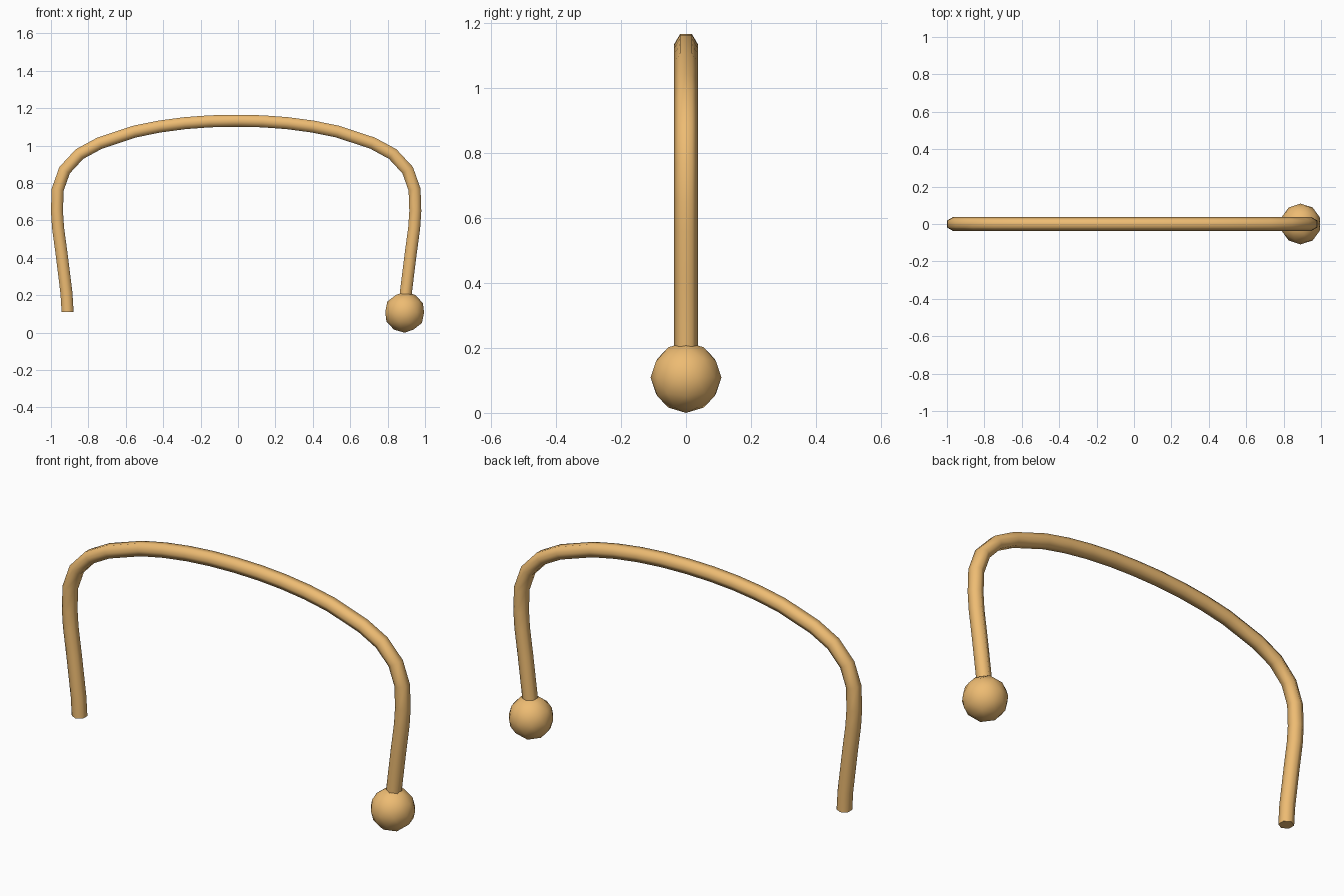
import bpy, bmesh, math
from mathutils import Vector

if "Cube" in bpy.data.objects:
    bpy.data.objects.remove(bpy.data.objects["Cube"])

mat = bpy.data.materials.new("warm_orange")
mat.diffuse_color = (0.85, 0.5, 0.17, 1)
mat.use_nodes = True
mat.node_tree.nodes["Principled BSDF"].inputs["Base Color"].default_value = mat.diffuse_color

MID = -0.01      # symmetry line of the band
RADIUS = 0.037   # hexagonal tube radius
SIDES = 6

# Half of the band's centre line: distance from the middle, height
half = [(0.901, 0.11), (0.907, 0.21), (0.933, 0.42), (0.952, 0.56),
        (0.958, 0.65), (0.954, 0.765), (0.917, 0.869), (0.837, 0.955),
        (0.73, 1.013), (0.543, 1.075), (0.41, 1.102), (0.275, 1.12),
        (0.14, 1.13)]
path = [Vector((MID - d, 0, z)) for d, z in half]
path += [Vector((MID, 0, 1.133))]
path += [Vector((MID + d, 0, z)) for d, z in reversed(half)]

# Head band: hexagon swept along the path, corners facing front and back
bm = bmesh.new()
rings = []
for i, p in enumerate(path):
    if i in (0, len(path) - 1):
        side, stretch = Vector((-1 if i == 0 else 1, 0, 0)), 1
    else:
        a = (p - path[i - 1]).normalized()
        b = (path[i + 1] - p).normalized()
        t = (a + b).normalized()
        side, stretch = Vector((-t.z, 0, t.x)), 1 / t.dot(a)
    ring = []
    for k in range(SIDES):
        ang = math.tau * k / SIDES
        offset = side * math.sin(ang) * stretch + Vector((0, math.cos(ang), 0))
        ring.append(bm.verts.new(p + offset * RADIUS))
    rings.append(ring)
for r0, r1 in zip(rings, rings[1:]):
    for k in range(SIDES):
        n = (k + 1) % SIDES
        bm.faces.new((r0[k], r0[n], r1[n], r1[k]))
bm.faces.new(rings[0])
bm.faces.new(rings[-1])
bmesh.ops.recalc_face_normals(bm, faces=bm.faces)
mesh = bpy.data.meshes.new("band")
bm.to_mesh(mesh)
bm.free()
band = bpy.data.objects.new("band", mesh)
bpy.context.collection.objects.link(band)

# Ball on the right end
bpy.ops.mesh.primitive_ico_sphere_add(subdivisions=2, radius=0.109,
                                      location=(0.891, 0, 0.109))
ball = bpy.context.object
ball.name = "end_ball"

# Smooth shading, with the end caps kept crisp
for ob in (band, ball):
    ob.data.materials.append(mat)
    bpy.ops.object.select_all(action='DESELECT')
    ob.select_set(True)
    bpy.context.view_layer.objects.active = ob
    bpy.ops.object.shade_smooth_by_angle(angle=math.radians(65))
